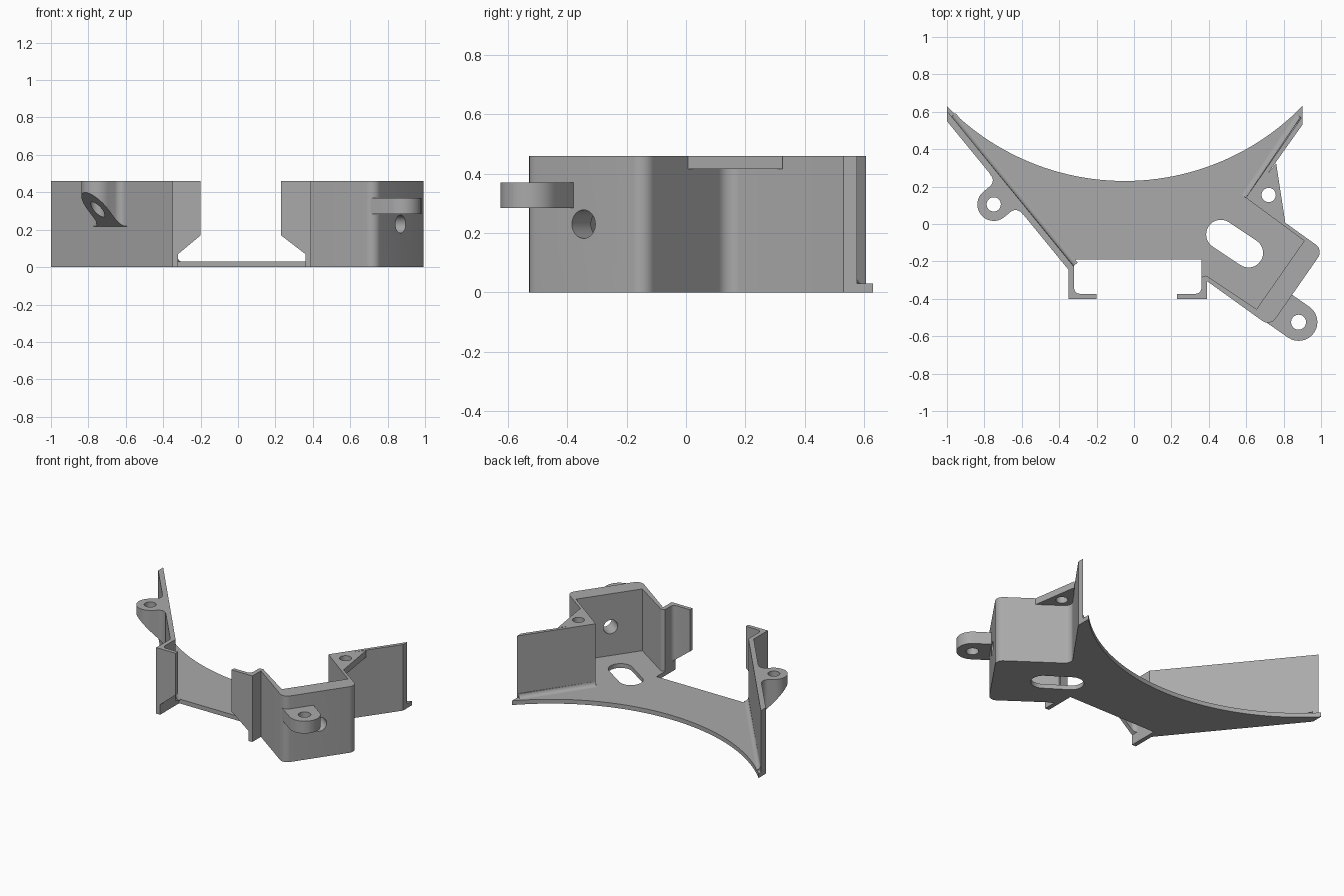
import bpy
import bmesh
import math
from mathutils import Matrix, Vector

if "Cube" in bpy.data.objects:
    bpy.data.objects.remove(bpy.data.objects["Cube"], do_unlink=True)

HEIGHT, FLOOR = 0.46, 0.03

grey = bpy.data.materials.new("plain_grey")
grey.use_nodes = True
grey.diffuse_color = (0.4, 0.4, 0.4, 1)
grey.node_tree.nodes["Principled BSDF"].inputs["Base Color"].default_value = (0.4, 0.4, 0.4, 1)


def rounded(points, steps=8):
    """Replace each (x, y, radius) corner by a tangent arc."""
    out = []
    for i, p in enumerate(points):
        c = Vector(p[:2])
        if len(p) == 2:
            out.append(c)
            continue
        a = (Vector(points[i - 1][:2]) - c).normalized()
        b = (Vector(points[(i + 1) % len(points)][:2]) - c).normalized()
        half = a.angle(b) / 2
        mid = c + (a + b).normalized() * p[2] / math.sin(half)
        start = c + a * p[2] / math.tan(half) - mid
        end = c + b * p[2] / math.tan(half) - mid
        sweep = start.angle_signed(end)
        for k in range(steps + 1):
            out.append(mid + Matrix.Rotation(-sweep * k / steps, 2) @ start)
    return out


def prism(name, points, low, high, frame=Matrix()):
    """Extrude an outline between two heights of a local frame."""
    bm = bmesh.new()
    outline = rounded(points)
    rings = [[bm.verts.new(frame @ Vector((p[0], p[1], h))) for p in outline]
             for h in (low, high)]
    bm.faces.new(rings[0])
    bm.faces.new(rings[1])
    for i in range(len(outline)):
        bm.faces.new((rings[0][i - 1], rings[0][i], rings[1][i], rings[1][i - 1]))
    bmesh.ops.recalc_face_normals(bm, faces=bm.faces)
    mesh = bpy.data.meshes.new(name)
    bm.to_mesh(mesh)
    bm.free()
    mesh.materials.append(grey)
    obj = bpy.data.objects.new(name, mesh)
    bpy.context.collection.objects.link(obj)
    return obj


def activate(obj):
    bpy.ops.object.select_all(action="DESELECT")
    obj.select_set(True)
    bpy.context.view_layer.objects.active = obj


def cut(obj, cutter):
    mod = obj.modifiers.new("cut", "BOOLEAN")
    mod.operation, mod.solver, mod.object = "DIFFERENCE", "EXACT", cutter
    activate(obj)
    bpy.ops.object.modifier_apply(modifier=mod.name)
    bpy.data.objects.remove(cutter, do_unlink=True)


def circle(x, y, r, n=32):
    return [(x + r * math.cos(math.tau * k / n), y + r * math.sin(math.tau * k / n))
            for k in range(n)]


def frame_at(x, y, outward):
    """Frame on a wall face whose local y points outward."""
    turn = math.atan2(-outward[0], outward[1])
    return Matrix.Translation((x, y, 0)) @ Matrix.Rotation(turn, 4, "Z")


def axes(x, y, z, origin=(0, 0, 0)):
    return Matrix.Translation(origin) @ Matrix((x, y, z)).transposed().to_4x4()


UPRIGHT = axes((1, 0, 0), (0, 0, 1), (0, -1, 0))   # outline in x and z
SIDEWAYS = axes((0, 1, 0), (0, 0, 1), (1, 0, 0))   # outline in y and z

# Outer side of the motor box and the right-hand wing
box_outer = [(0.39, -0.40), (0.39, -0.305), (0.728, -0.548, 0.05),
             (1.012, -0.139, 0.05), (0.623, 0.14, 0.05), (0.90, 0.53)]

# Floor with a curved back edge and an adjustment slot
radius, mid_x, mid_y = 1.328, -0.05, 1.558
reach = math.asin(0.95 / radius)
back_edge = [(mid_x + radius * math.sin(reach * t / 24), mid_y - radius * math.cos(reach * t / 24))
             for t in range(24, -25, -1)]
floor = prism("floor_plate", [(-1, 0.55), (-0.35, -0.245), (-0.35, -0.40), (-0.32, -0.40),
                              (-0.32, -0.19), (0.36, -0.19), (0.36, -0.40)]
              + box_outer + back_edge, 0, FLOOR)
slot_mid, slot_turn = (0.538, -0.105, 0), math.atan2(-0.10, 0.15)
slot_frame = Matrix.Translation(slot_mid) @ Matrix.Rotation(slot_turn, 4, "Z")
slot = [(sx * 0.167, sy * 0.078, 0.0775) for sx, sy in ((-1, -1), (1, -1), (1, 1), (-1, 1))]
cut(floor, prism("slot_cutter", slot, -0.1, 0.1, slot_frame))

# Left wall, ending in a hooked front bracket
left_wall = prism("left_wall", [(-1, 0.55), (-0.35, -0.245), (-0.35, -0.40), (-0.20, -0.40),
                                (-0.20, -0.373), (-0.32, -0.373, 0.03), (-0.32, -0.23),
                                (-1, 0.605)], FLOOR, HEIGHT)

# Right wall: bracket, box sides and wing in one run
right_wall = prism("right_wall", [(0.23, -0.40)] + box_outer
                   + [(0.90, 0.575), (0.598, 0.14), (0.91, -0.09), (0.655, -0.455),
                      (0.385, -0.275, 0.012), (0.36, -0.285), (0.36, -0.373, 0.03),
                      (0.23, -0.373)], FLOOR, HEIGHT)

# Sloped lower edge of both bracket hooks
for wall, root, tip in ((left_wall, -0.32, -0.20), (right_wall, 0.36, 0.23)):
    past = 2 * tip - root
    cut(wall, prism("hook_cutter", [(root, 0), (past, 0), (past, 0.27), (root, 0.07)],
                    0.335, 0.45, UPRIGHT))

# Bolt hole through the thick side of the box
bolt_frame = frame_at(0.87, -0.345, (0.82, -0.57))
cut(right_wall, prism("bolt_cutter", circle(0, 0.23, 0.048), -0.2, 0.1,
                      bolt_frame @ axes((1, 0, 0), (0, 0, 1), (0, -1, 0))
                      @ Matrix.Scale(-1, 4, (0, 0, 1))))

# Left screw lug, blended into the wall and sloped underneath
left_frame = frame_at(-0.683, 0.159, (-0.775, -0.633))
left_lug = prism("left_lug", [(-0.14, -0.015), (-0.14, 0), (-0.088, 0, 0.04),
                              (-0.088, 0.174, 0.0878), (0.088, 0.174, 0.0878),
                              (0.088, 0, 0.04), (0.14, 0), (0.14, -0.015)],
                 0.15, HEIGHT, left_frame)
cut(left_lug, prism("slope_cutter", [(-0.1, 0.1), (0.3, 0.1), (0.3, 0.53), (-0.1, 0.115)],
                    -0.3, 0.3, left_frame @ SIDEWAYS))
cut(left_lug, prism("hole_cutter", circle(-0.75, 0.105, 0.038), 0, 1))

# Front screw lug on the box
front_frame = frame_at(0.786, -0.459, (0.82, -0.57))
front_lug = prism("front_lug", [(-0.1, -0.06), (-0.1, 0.215, 0.0998),
                                (0.1, 0.215, 0.0998), (0.1, -0.06)], 0.285, 0.37, front_frame)
cut(front_lug, prism("hole_cutter", circle(0.88, -0.525, 0.04), 0, 1))

# Corner gusset with a screw hole, between wing and box
gusset = prism("corner_gusset", [(0.612, 0.14), (0.81, 0.0), (0.76, 0.325)], 0.415, HEIGHT)
cut(gusset, prism("hole_cutter", circle(0.72, 0.155, 0.038), 0, 1))

# Concave fillets where the wings meet the floor
size = 0.028
cove = [(-0.005, 0), (size, 0)] + [
    (size - size * math.sin(a), size - size * math.cos(a))
    for a in (math.pi / 12 * k for k in range(1, 6))] + [(0, size), (-0.005, size)]
for name, inward, start, length in (
        ("left_fillet", Vector((0.775, 0.633, 0)), (-0.975, 0.574, FLOOR), 1.03),
        ("right_fillet", Vector((-0.828, 0.561, 0)), (0.598, 0.14, FLOOR), 0.52)):
    along = inward.cross(Vector((0, 0, 1)))
    prism(name, cove, 0, length, axes(inward, (0, 0, 1), along, start))

# Smooth the rounded corners, keep the edges crisp
for obj in [o for o in bpy.context.scene.objects if o.type == "MESH"]:
    activate(obj)
    bpy.ops.object.shade_smooth_by_angle(angle=math.radians(30))
